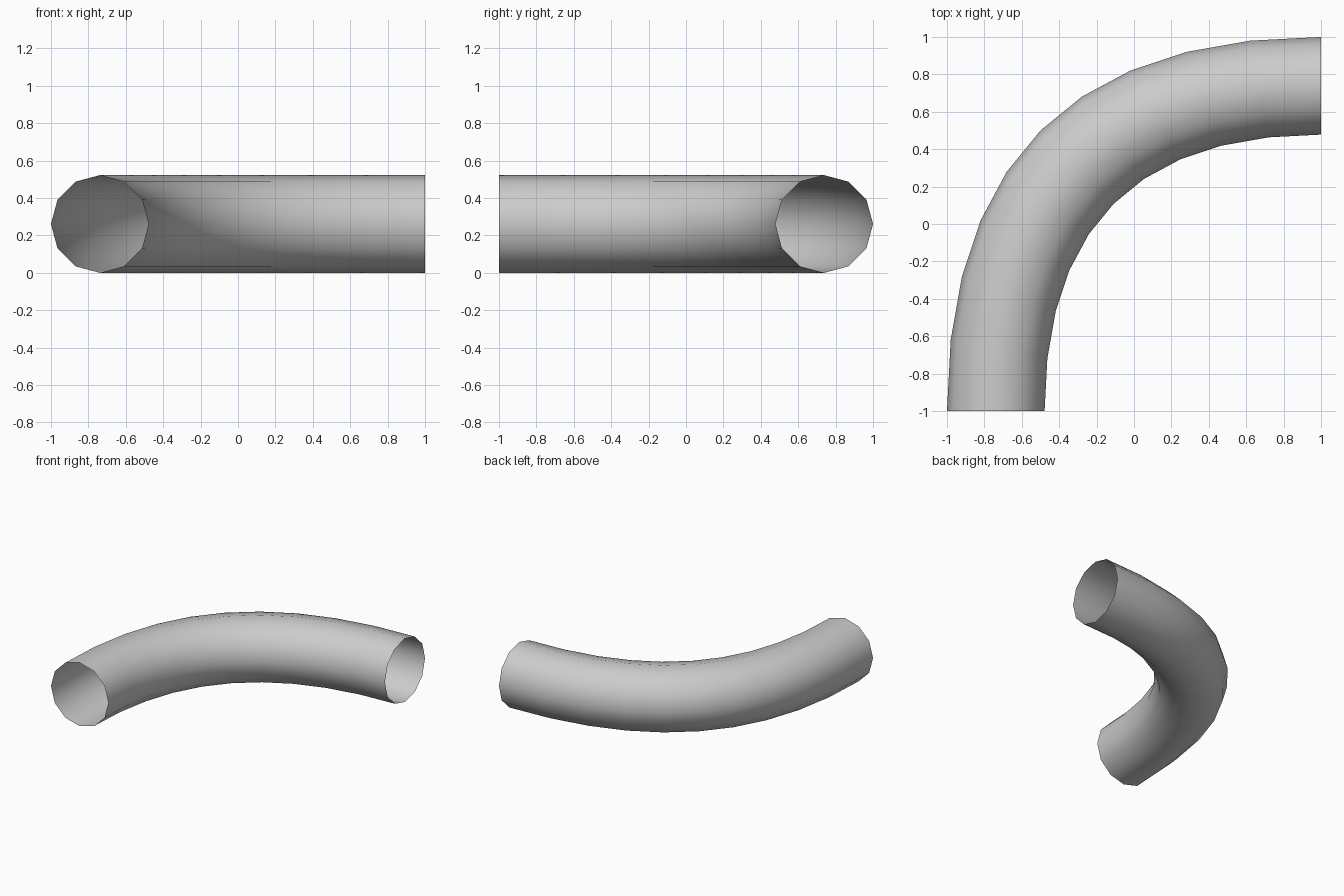
import bpy, bmesh
from math import cos, sin, tau

if "Cube" in bpy.data.objects:
    bpy.data.objects.remove(bpy.data.objects["Cube"])

SIDES, STEPS, R = 12, 10, 0.261

# Open pipe bend: each lengthwise edge is a quadratic curve around the corner
bm = bmesh.new()
rings = []
for i in range(STEPS + 1):
    t = i / STEPS
    ring = []
    for k in range(SIDES):
        a = tau * k / SIDES
        o = R - R * cos(a)              # inset from the outer corner
        span = 2 - o
        x = -1 + o + span * t * t
        y = 1 - o - span * (1 - t) ** 2
        ring.append(bm.verts.new((x, y, R + R * sin(a))))
    rings.append(ring)

# Skin neighbouring rings, leaving both ends open
for r0, r1 in zip(rings, rings[1:]):
    for k in range(SIDES):
        n = (k + 1) % SIDES
        bm.faces.new((r0[k], r0[n], r1[n], r1[k])).smooth = True
bmesh.ops.recalc_face_normals(bm, faces=bm.faces)

# Make sure the outside of the bend faces outward
outer = min(bm.faces, key=lambda f: f.calc_center_median().x)
if outer.normal.x > 0:
    bmesh.ops.reverse_faces(bm, faces=bm.faces)

mesh = bpy.data.meshes.new("pipe_bend")
bm.to_mesh(mesh)
bm.free()
bpy.context.collection.objects.link(bpy.data.objects.new("pipe_bend", mesh))
